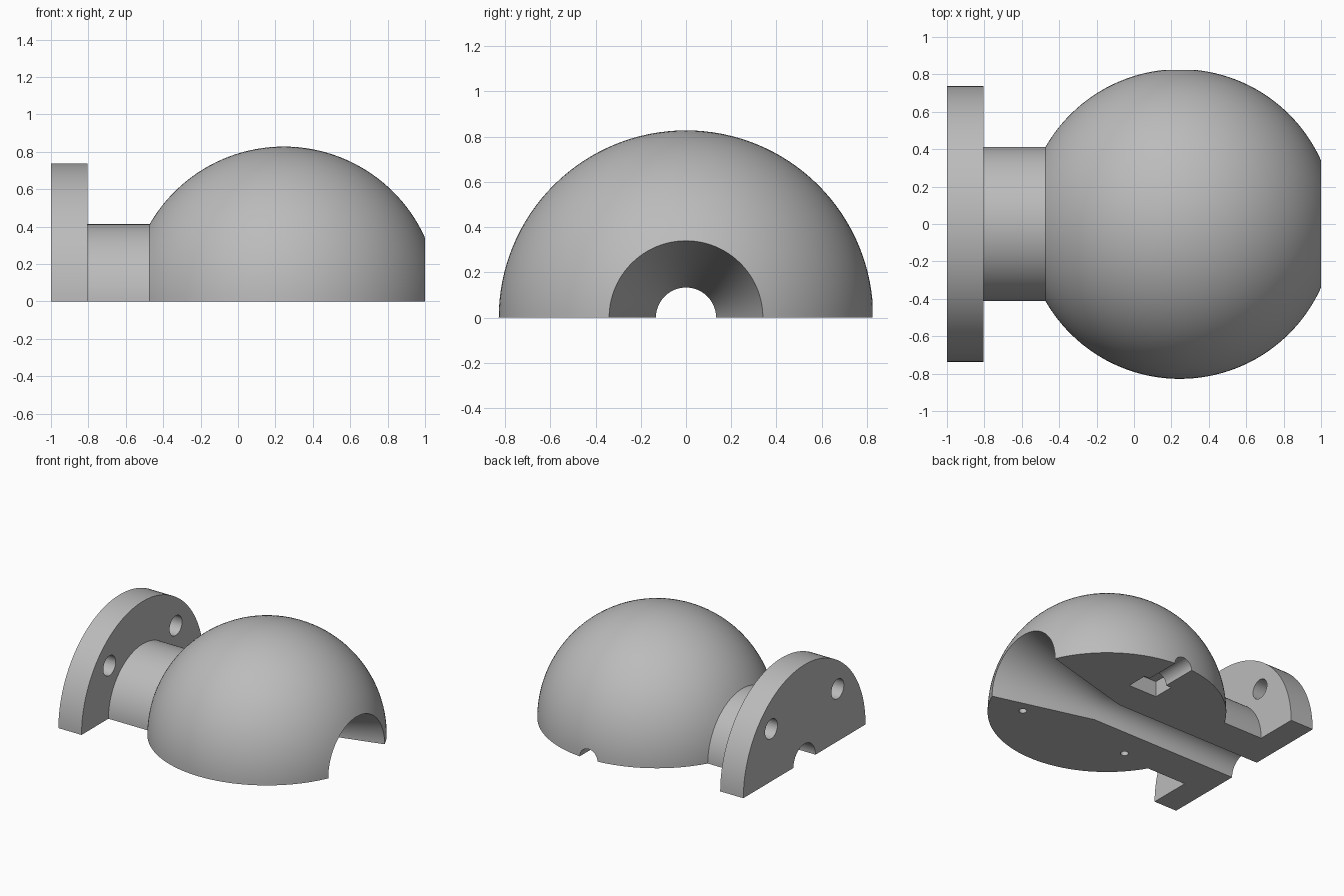
import bpy, bmesh, math
from mathutils import Matrix, Vector

cube = bpy.data.objects.get("Cube")
if cube:
    bpy.data.objects.remove(cube, do_unlink=True)

# Main dimensions
BALL_X, BALL_R = 0.245, 0.828
STEM_R, FLANGE_R, BORE_R = 0.413, 0.737, 0.133
FLANGE_X = -0.805

grey = bpy.data.materials.new("plain grey")
grey.use_nodes = True
colour = (0.5, 0.5, 0.5, 1)
grey.diffuse_color = colour
grey.node_tree.nodes["Principled BSDF"].inputs["Base Color"].default_value = colour


def make_object(name, bm):
    bmesh.ops.recalc_face_normals(bm, faces=bm.faces)
    mesh = bpy.data.meshes.new(name)
    bm.to_mesh(mesh)
    bm.free()
    mesh.materials.append(grey)
    obj = bpy.data.objects.new(name, mesh)
    bpy.context.collection.objects.link(obj)
    return obj


def half_turn(name, profile, steps=64):
    """Closed (x, radius) profile turned 180 degrees about x, capped on z = 0."""
    bm = bmesh.new()
    rings = []
    for i in range(steps + 1):
        a = math.pi * i / steps
        c, s = math.cos(a), math.sin(a)
        rings.append([bm.verts.new((x, r * c, r * s)) for x, r in profile])
    n = len(profile)
    for r0, r1 in zip(rings, rings[1:]):
        for j in range(n):
            k = (j + 1) % n
            bm.faces.new((r0[j], r0[k], r1[k], r1[j]))
    bm.faces.new(rings[0])
    bm.faces.new(rings[-1])
    return make_object(name, bm)


def rod(name, start, end, radius, sides=32):
    a, b = Vector(start), Vector(end)
    turn = Vector((0, 0, 1)).rotation_difference(b - a).to_matrix().to_4x4()
    bm = bmesh.new()
    bmesh.ops.create_cone(bm, cap_ends=True, segments=sides, radius1=radius,
                          radius2=radius, depth=(b - a).length,
                          matrix=Matrix.Translation((a + b) / 2) @ turn)
    return make_object(name, bm)


def block(name, low, high):
    a, b = Vector(low), Vector(high)
    bm = bmesh.new()
    bmesh.ops.create_cube(bm, size=1, matrix=Matrix.Translation((a + b) / 2)
                          @ Matrix.Diagonal((*(b - a), 1)))
    return make_object(name, bm)


# Flange, stem and ball with a flared bore, as one turned half
start = math.pi - math.asin(STEM_R / BALL_R)
end = math.acos((1 - BALL_X) / BALL_R)
arc = [(BALL_X + BALL_R * math.cos(a), BALL_R * math.sin(a))
       for a in (start + (end - start) * i / 48 for i in range(49))]
profile = [(-1, BORE_R), (-1, FLANGE_R), (FLANGE_X, FLANGE_R),
           (FLANGE_X, STEM_R)] + arc + [(BALL_X, BORE_R)]
body = half_turn("flanged_ball_half", profile)

# Flange bolt holes
cutters = [rod("bolt_hole", (-1.1, y, 0.4), (-0.7, y, 0.4), 0.075) for y in (-0.4, 0.4)]
# Side channel ending in a square nut pocket
cutters.append(rod("side_channel", (BALL_X, 0.5, 0), (BALL_X, 1, 0), 0.075))
cutters.append(block("nut_pocket", (BALL_X - 0.12, 0.385, -0.12),
                     (BALL_X + 0.12, 0.55, 0.12)))
# Small dowel holes in the flat underside
cutters += [rod("dowel_hole", (BALL_X + dx, -0.36, -0.1), (BALL_X + dx, -0.36, 0.12), 0.028, 20)
            for dx in (-0.46, 0.46)]

bpy.context.view_layer.objects.active = body
for cutter in cutters:
    cutter.hide_render = True
    mod = body.modifiers.new("cut", "BOOLEAN")
    mod.operation = "DIFFERENCE"
    mod.solver = "EXACT"
    mod.object = cutter
    bpy.ops.object.modifier_apply(modifier=mod.name)
    bpy.data.objects.remove(cutter, do_unlink=True)

# Smooth curved walls, crisp machined edges
bpy.ops.object.select_all(action="DESELECT")
body.select_set(True)
bpy.ops.object.shade_smooth_by_angle(angle=math.radians(25))
